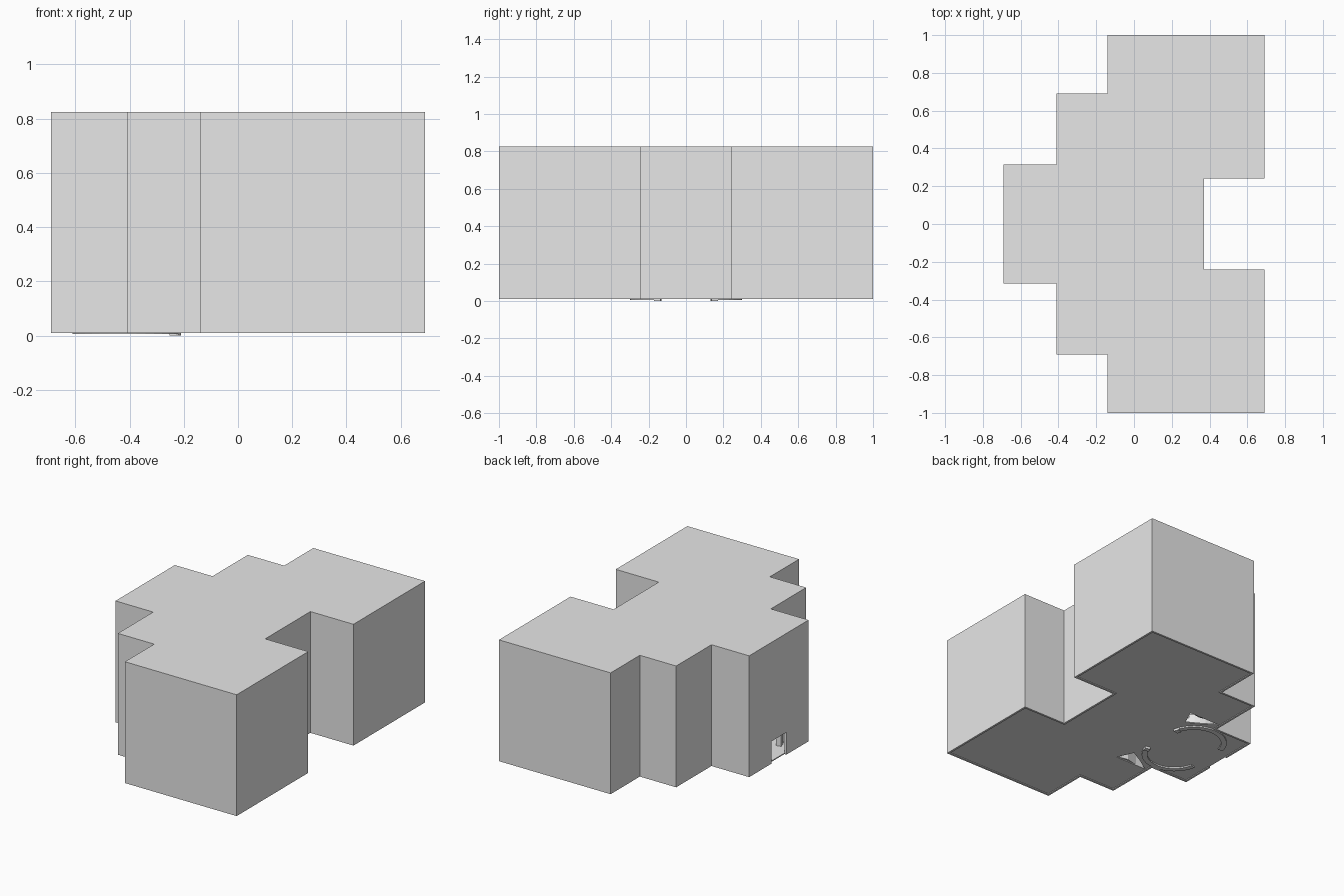
import bpy, bmesh, math

cube = bpy.data.objects.get("Cube")
if cube:
    bpy.data.objects.remove(cube, do_unlink=True)

BASE, TOP, WALL = 0.01, 0.825, 0.014

plaster = bpy.data.materials.new("light_grey")
plaster.use_nodes = True
grey = (0.8, 0.8, 0.8, 1)
plaster.diffuse_color = grey
plaster.node_tree.nodes["Principled BSDF"].inputs["Base Color"].default_value = grey


def make_object(name, bm):
    mesh = bpy.data.meshes.new(name)
    bm.to_mesh(mesh)
    bm.free()
    mesh.materials.append(plaster)
    obj = bpy.data.objects.new(name, mesh)
    bpy.context.collection.objects.link(obj)
    return obj


def add_prism(bm, points, z0, z1, bottom=True):
    """Extrude a plan outline between two heights."""
    low = [bm.verts.new((x, y, z0)) for x, y in points]
    high = [bm.verts.new((x, y, z1)) for x, y in points]
    n = len(points)
    for i in range(n):
        j = (i + 1) % n
        bm.faces.new((low[i], low[j], high[j], high[i]))
    bm.faces.new(high)
    if bottom:
        bm.faces.new(low[::-1])


def prism(name, points, z0, z1, bottom=True):
    bm = bmesh.new()
    add_prism(bm, points, z0, z1, bottom)
    bmesh.ops.recalc_face_normals(bm, faces=bm.faces)
    return make_object(name, bm)


def apply_modifiers(obj):
    bpy.context.view_layer.objects.active = obj
    for mod in list(obj.modifiers):
        bpy.ops.object.modifier_apply(modifier=mod.name)


def cut(obj, cutters):
    for cutter in cutters:
        cutter.hide_render = True
        mod = obj.modifiers.new("opening", "BOOLEAN")
        mod.operation = "DIFFERENCE"
        mod.object = cutter
    apply_modifiers(obj)
    for cutter in cutters:
        bpy.data.objects.remove(cutter, do_unlink=True)


def inset(points, d):
    """Move a right-angled counterclockwise outline inward."""
    result = []
    for i, (x, y) in enumerate(points):
        for a, b in ((points[i - 1], points[i]),
                     (points[i], points[(i + 1) % len(points)])):
            ex, ey = b[0] - a[0], b[1] - a[1]
            length = math.hypot(ex, ey)
            x -= ey / length * d
            y += ex / length * d
        result.append((x, y))
    return result


def mirrored(points):
    return [(x, -y) for x, y in reversed(points)]


# Stepped plan, mirrored about the long axis
half = [(0.37, 0.24), (0.69, 0.24), (0.69, 1.0), (-0.14, 1.0),
        (-0.14, 0.69), (-0.41, 0.69), (-0.41, 0.315), (-0.69, 0.315)]
plan = half + mirrored(half)

# Outer walls and flat roof, with the entrance opening
shell = prism("outer_walls_and_roof", plan, BASE, TOP, bottom=False)
thick = shell.modifiers.new("wall_thickness", "SOLIDIFY")
thick.thickness = WALL
thick.offset = -1
thick.use_even_offset = True
apply_modifiers(shell)
doorway = prism("doorway_cutter", [(-0.75, -0.08), (-0.6, -0.08),
                                   (-0.6, 0.08), (-0.75, 0.08)], -0.05, 0.16)
cut(shell, [doorway])

# Floor slab with two stair openings
floor = prism("floor", inset(plan, WALL * 0.6), 0.015, 0.022)
opening = [(-0.16, 0.36), (-0.39, 0.36), (-0.3, 0.3), (-0.21, 0.25)]
cut(floor, [prism("opening_cutter", p, -0.05, 0.1)
            for p in (opening, mirrored(opening))])


def partition(name, path, t=0.012):
    """Full-height inner wall following a path."""
    bm = bmesh.new()
    for (ax, ay), (bx, by) in zip(path, path[1:]):
        length = math.hypot(bx - ax, by - ay)
        nx, ny = (ay - by) / length * t / 2, (bx - ax) / length * t / 2
        add_prism(bm, [(ax - nx, ay - ny), (bx - nx, by - ny),
                       (bx + nx, by + ny), (ax + nx, ay + ny)],
                  0.02, TOP - WALL / 2)
    bmesh.ops.recalc_face_normals(bm, faces=bm.faces)
    return make_object(name, bm)


# Inner room walls
partition("corridor_wall", [(-0.14, -0.36), (-0.14, -0.69), (0.09, -0.69),
                            (0.09, 0.49), (0.68, 0.49)])
partition("rear_room_wall", [(-0.14, 0.36), (-0.14, 0.69), (0.68, 0.69)])
partition("front_room_wall", [(0.09, -0.25), (0.38, -0.25)])
for side, label in ((1, "rear"), (-1, "front")):
    partition(label + "_stair_wall",
              [(x, side * y) for x, y in
               ((-0.14, 0.37), (-0.24, 0.35), (-0.32, 0.37), (-0.4, 0.37))])

# Curved stairs, rising from the hall side toward the entrance wall
STEPS, INNER, OUTER = 16, 0.17, 0.205


def stair_point(angle, radius, side):
    return (-0.41 + radius * math.cos(angle),
            side * (0.095 + radius * math.sin(angle)))


for side, label in ((1, "rear"), (-1, "front")):
    bm = bmesh.new()
    for i in range(STEPS):
        a0 = math.radians(12 + 156 * i / STEPS)
        a1 = math.radians(12 + 156 * (i + 1) / STEPS)
        corners = [stair_point(a0, INNER, side), stair_point(a0, OUTER, side),
                   stair_point(a1, OUTER, side), stair_point(a1, INNER, side)]
        add_prism(bm, corners, 0.0 if i == 0 else 0.006, 0.03 + 0.022 * i)
    bmesh.ops.recalc_face_normals(bm, faces=bm.faces)
    make_object(label + "_curved_stair", bm)
